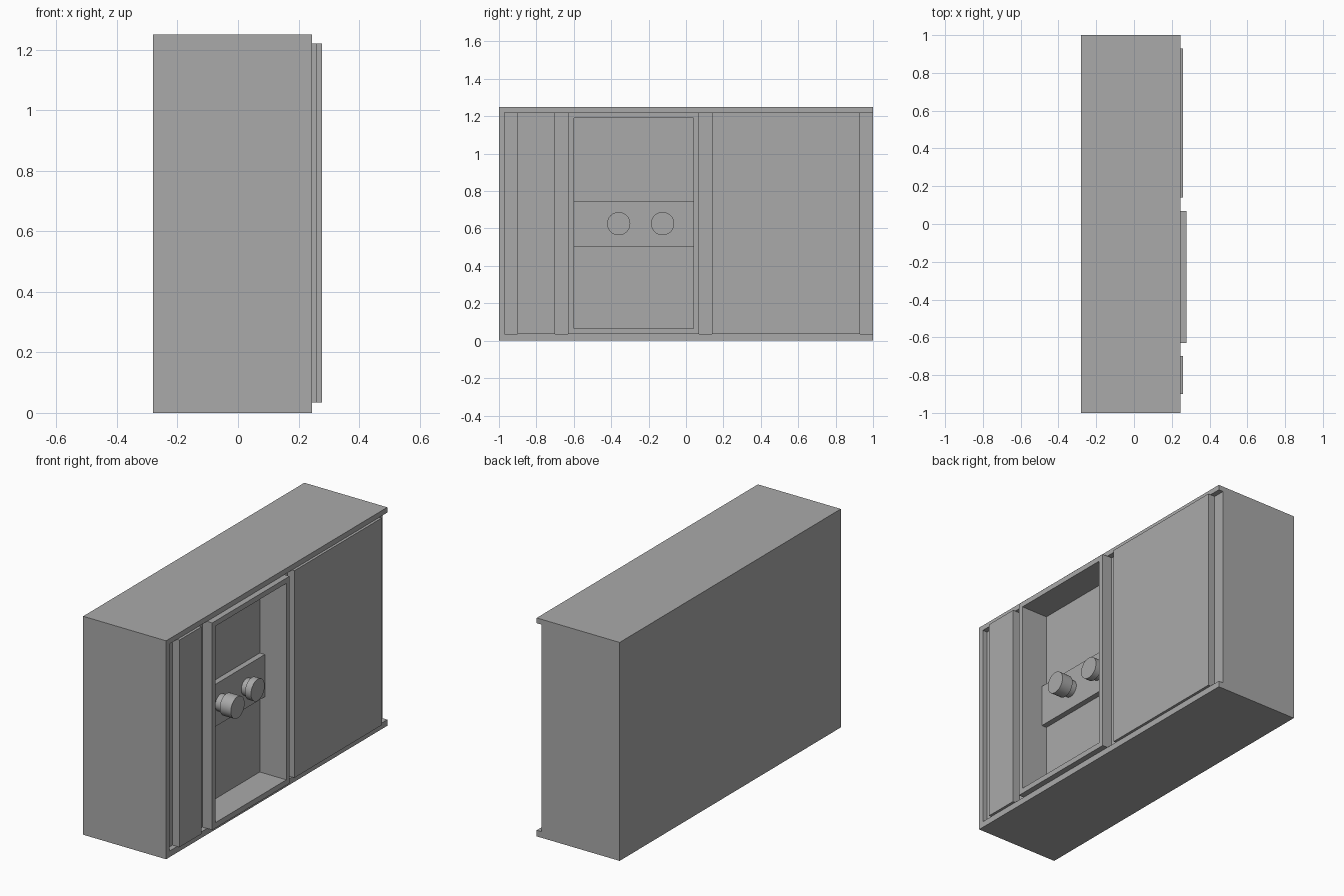
import bpy
import math
from mathutils import Matrix

old = bpy.data.objects.get("Cube")
if old:
    bpy.data.objects.remove(old, do_unlink=True)

grey = bpy.data.materials.new("plain grey")
grey.use_nodes = True
colour = (0.4, 0.4, 0.4, 1)
grey.diffuse_color = colour
grey.node_tree.nodes["Principled BSDF"].inputs["Base Color"].default_value = colour


def box(name, x, y, z):
    """Box from (low, high) ranges along each axis."""
    bpy.ops.mesh.primitive_cube_add(size=1)
    ob = bpy.context.object
    ob.name = name
    mid = [(a + b) / 2 for a, b in (x, y, z)]
    size = [b - a for a, b in (x, y, z)]
    ob.data.transform(Matrix.Translation(mid) @ Matrix.Diagonal((*size, 1)))
    ob.data.materials.append(grey)
    return ob


def disc(name, radius, x, y, z):
    """Cylinder lying along x."""
    bpy.ops.mesh.primitive_cylinder_add(
        vertices=32, radius=radius, depth=x[1] - x[0],
        location=((x[0] + x[1]) / 2, y, z), rotation=(0, math.pi / 2, 0))
    ob = bpy.context.object
    ob.name = name
    ob.data.materials.append(grey)
    bpy.ops.object.shade_smooth_by_angle(angle=math.radians(40))
    return ob


def cut(target, cutter):
    mod = target.modifiers.new("cut", "BOOLEAN")
    mod.operation = "DIFFERENCE"
    mod.solver = "EXACT"
    mod.object = cutter
    bpy.context.view_layer.objects.active = target
    bpy.ops.object.modifier_apply(modifier=mod.name)


FLOOR = 0.215           # face of the body behind the rim
NICHE = 0.11            # back of the niche
INNER = (0.035, 1.22)   # height between the rims

# Cabinet body with a rim that is open at one end, and a door frame
body = box("cabinet_body", (-0.28, 0.245), (-1, 1), (0, 1.25))
rim_cutter = box("rim_cutter", (FLOOR, 0.4), (-0.97, 1.1), INNER)
frame = box("niche_frame", (FLOOR, 0.278), (-0.63, 0.07), INNER)
niche_cutter = box("niche_cutter", (NICHE, 0.5), (-0.6, 0.04), (0.066, 1.19))
cut(body, rim_cutter)
cut(body, niche_cutter)
cut(frame, niche_cutter)
for helper in (rim_cutter, niche_cutter):
    bpy.data.objects.remove(helper, do_unlink=True)

# Raised front panels
box("narrow_panel", (FLOOR, 0.26), (-0.9, -0.7), INNER)
box("wide_panel", (FLOOR, 0.26), (0.14, 0.93), INNER)

# Control plate with two knobs of different length
box("control_plate", (NICHE, 0.142), (-0.6, 0.04), (0.505, 0.747))
for side, y, back, front in (("right", -0.36, 0.18, 0.25),
                             ("left", -0.125, 0.175, 0.213)):
    disc(side + "_knob_stem", 0.048, (0.142, back), y, 0.626)
    disc(side + "_knob_cap", 0.062, (back, front), y, 0.626)
